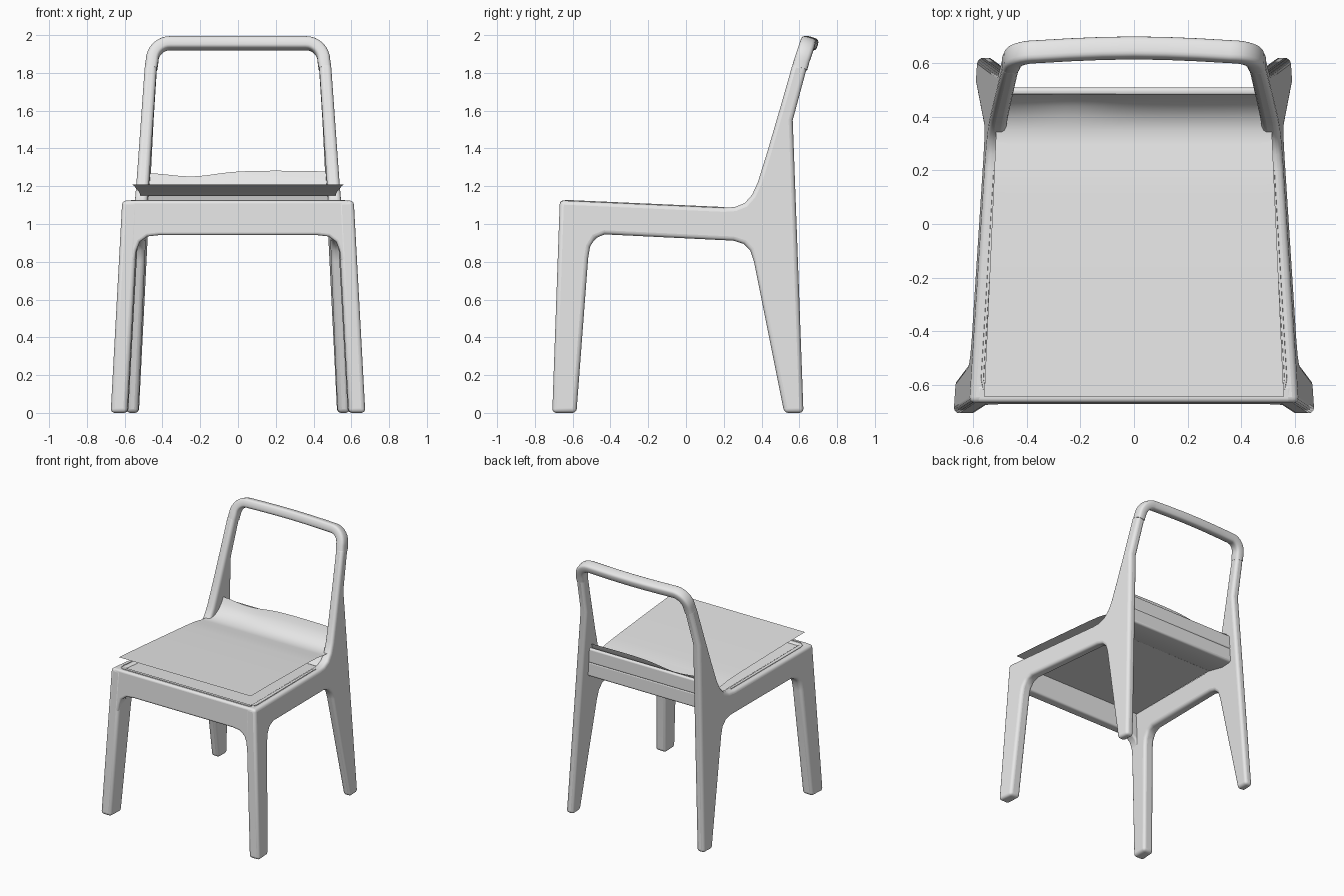
import bpy, bmesh, math
from mathutils import Vector

cube = bpy.data.objects.get("Cube")
if cube:
    bpy.data.objects.remove(cube, do_unlink=True)

grey = bpy.data.materials.new("light_grey")
grey.use_nodes = True
colour = (0.8, 0.8, 0.8, 1)
grey.diffuse_color = colour
grey.node_tree.nodes["Principled BSDF"].inputs["Base Color"].default_value = colour


def make(name, verts, faces, bevel=0, mirror=False, closed=True):
    mesh = bpy.data.meshes.new(name)
    mesh.from_pydata(verts, [], faces)
    if closed:
        bm = bmesh.new()
        bm.from_mesh(mesh)
        bmesh.ops.recalc_face_normals(bm, faces=bm.faces)
        bm.to_mesh(mesh)
        bm.free()
    mesh.materials.append(grey)
    ob = bpy.data.objects.new(name, mesh)
    bpy.context.collection.objects.link(ob)
    if bevel:
        mod = ob.modifiers.new("round", 'BEVEL')
        mod.width, mod.segments = bevel, 4
        mod.angle_limit = math.radians(35)
        mod.use_clamp_overlap = False
    if mirror:
        ob.modifiers.new("mirror", 'MIRROR')
    bpy.ops.object.select_all(action='DESELECT')
    ob.select_set(True)
    bpy.context.view_layer.objects.active = ob
    bpy.ops.object.shade_smooth_by_angle(angle=math.radians(40))
    return ob


def prism(name, profile, near, far, **options):
    """Join two mapped copies of one outline into a solid."""
    n = len(profile)
    verts = [near(*p) for p in profile] + [far(*p) for p in profile]
    faces = [list(range(n)), list(range(2 * n - 1, n - 1, -1))]
    faces += [(i, (i + 1) % n, n + (i + 1) % n, n + i) for i in range(n)]
    return make(name, verts, faces, **options)


def sweep(name, path, depth, half_depth, half_width, sides=20):
    """Carry a soft rectangle along a path."""
    path = [Vector(p) for p in path]
    verts, faces = [], []
    for i, p in enumerate(path):
        t = (path[min(i + 1, len(path) - 1)] - path[max(i - 1, 0)]).normalized()
        n = Vector(depth).cross(t).normalized()
        d = t.cross(n)
        for k in range(sides):
            a = math.tau * k / sides
            c, s = math.cos(a), math.sin(a)
            verts.append(p + d * half_depth * math.copysign(abs(c) ** 0.6, c)
                         + n * half_width * math.copysign(abs(s) ** 0.6, s))
    for i in range(len(path) - 1):
        for k in range(sides):
            a, b = i * sides + k, i * sides + (k + 1) % sides
            faces.append((a, b, b + sides, a + sides))
    last = len(verts) - sides
    faces += [list(range(sides)), list(range(last, last + sides))]
    return make(name, verts, faces)


def sheet(name, curve, half_width, height=lambda x, y, z: z, columns=24):
    """Span a thin surface across the seat along a side curve."""
    verts, faces = [], []
    for y, z in curve:
        for i in range(columns + 1):
            x = half_width(y) * (2 * i / columns - 1)
            verts.append((x, y, height(x, y, z)))
    row = columns + 1
    for j in range(len(curve) - 1):
        for i in range(columns):
            a = j * row + i
            faces.append((a, a + 1, a + row + 1, a + row))
    return make(name, verts, faces, closed=False)


def mirrored(half):
    """Complete a path that ends on the centre line."""
    return half + [(-x, y, z) for x, y, z in reversed(half[:-1])]


# Side frames: front leg, seat rail, rear leg and back upright in one outline
def outer_x(y, z):
    return 0.628 - 0.067 * y - 0.052 * z


side = [(-0.708, 0), (-0.668, 1.125), (0.2, 1.086), (0.26, 1.09), (0.31, 1.11),
        (0.35, 1.155), (0.38, 1.22), (0.43, 1.38), (0.5, 1.62), (0.567, 1.855),
        (0.642, 1.835), (0.565, 1.55), (0.622, 0), (0.52, 0), (0.36, 0.8),
        (0.34, 0.86), (0.305, 0.895), (0.25, 0.912), (-0.43, 0.945),
        (-0.48, 0.925), (-0.508, 0.88), (-0.518, 0.82), (-0.58, 0)]
prism("side_frame", side,
      lambda y, z: (outer_x(y, z), y, z),
      lambda y, z: (outer_x(y, z) - 0.075 + 0.02 * y, y, z),
      bevel=0.022, mirror=True)

# Front apron with arched ends running into the legs
right_half = [(0.59, 1.124), (0.59, 0.8), (0.545, 0.8), (0.538, 0.86),
              (0.52, 0.905), (0.48, 0.934), (0.42, 0.941)]
apron = right_half + [(-x, z) for x, z in reversed(right_half)]
prism("front_apron", apron,
      lambda x, z: (x, -0.667 - 0.035 * (1.124 - z), z),
      lambda x, z: (x, -0.6, z), bevel=0.015)

# Rear cross rails, one above the other
lower = [(0.25, 1.075), (0.41, 1.035), (0.51, 1.035), (0.51, 1.15), (0.41, 1.15)]
upper = [(0.48, 1.14), (0.51, 1.14), (0.51, 1.25), (0.48, 1.25)]
for name, outline, bevel in (("lower_rear_rail", lower, 0.015),
                             ("upper_rear_rail", upper, 0.012)):
    prism(name, outline, lambda y, z: (-0.5, y, z), lambda y, z: (0.5, y, z), bevel=bevel)

# Top bar of the back, with rounded corners
r = 0.095
corner = [(0.36 + r * math.cos(a), 0.612 + 0.032 * math.sin(a), 1.862 + r * math.sin(a))
          for a in [math.pi / 2 * i / 8 for i in range(9)]]
bar = [(0.46, 0.602, 1.825)] + corner + [(0.24, 0.651, 1.957), (0.12, 0.656, 1.957),
                                         (0, 0.658, 1.957)]
sweep("top_bar", mirrored(bar), (0, 0.958, -0.287), 0.041, 0.034)

# Fine seam on the rim of the seat frame
seam = [(0.52, 0.2, 1.086), (0.567, -0.58, 1.121), (0.56, -0.615, 1.123),
        (0.535, -0.635, 1.124), (0, -0.635, 1.124)]
sweep("rim_seam", mirrored(seam), (0, 0, 1), 0.004, 0.005, sides=8)

# Panel closing the seat frame just below its rim
sheet("seat_panel", [(-0.62, 1.115), (0.2, 1.078), (0.4, 1.07)],
      lambda y: 0.53 - 0.05 * (y + 0.62), columns=2)

# Thin seat sheet: slopes back, then curls up with a wavy rear edge
curve = [(-0.645, 1.21), (-0.4, 1.2), (-0.1, 1.184), (0.12, 1.172), (0.23, 1.163),
         (0.3, 1.15), (0.35, 1.147), (0.4, 1.162), (0.44, 1.195),
         (0.468, 1.235), (0.485, 1.277)]


def wavy(x, y, z):
    dip = 0.022 * math.exp(-((x + 0.24) / 0.16) ** 2) - 0.005 * math.cos(5 * (x - 0.2))
    return z - dip * max(0, (y - 0.4) / 0.085)


sheet("seat_sheet", curve, lambda y: 0.56 - 0.045 * (y + 0.645), wavy)
